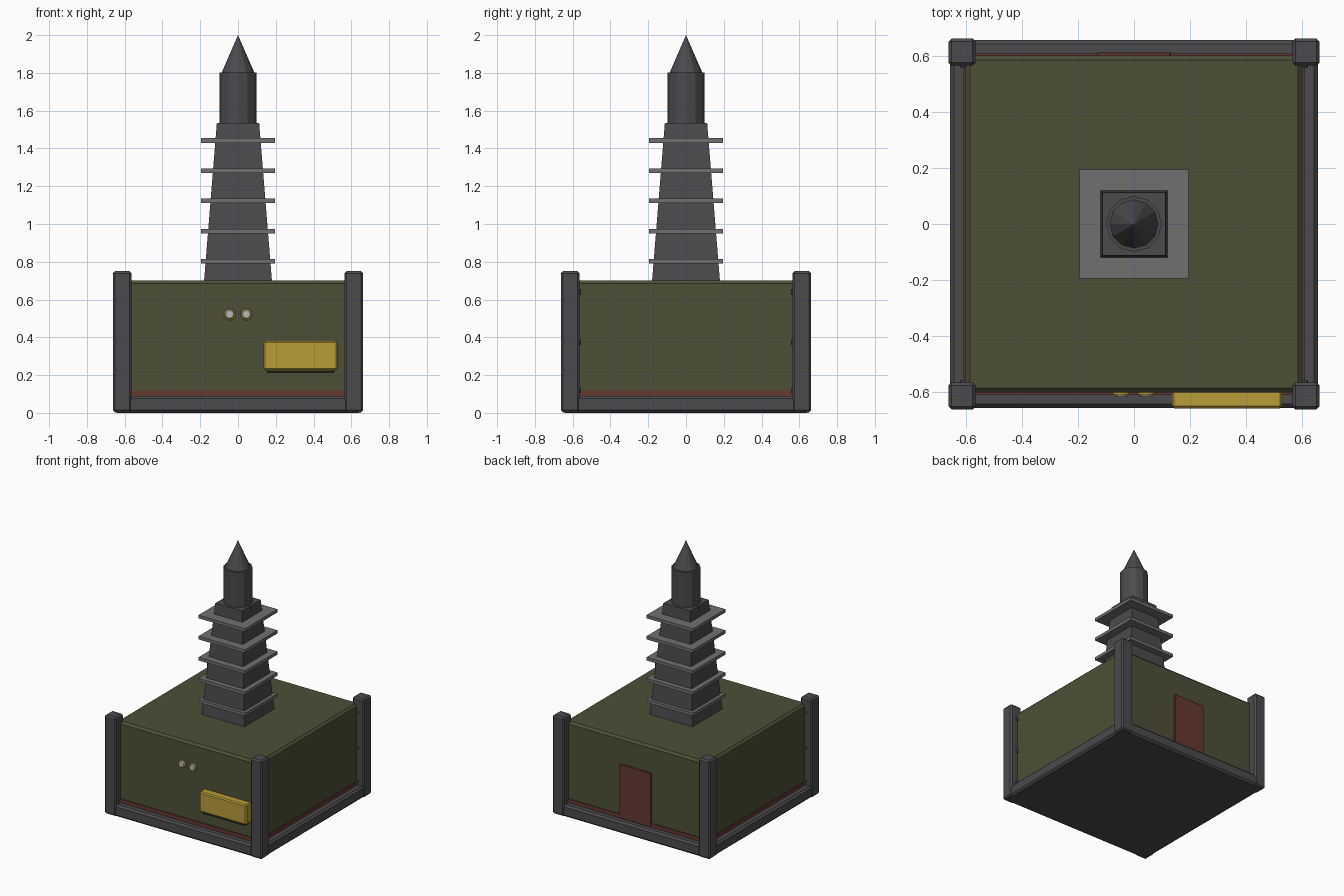
import bpy, bmesh
from math import pi, radians
from mathutils import Matrix

if "Cube" in bpy.data.objects:
    bpy.data.objects.remove(bpy.data.objects["Cube"])


def material(name, rgb):
    m = bpy.data.materials.new(name)
    m.diffuse_color = (*rgb, 1)
    m.use_nodes = True
    m.node_tree.nodes["Principled BSDF"].inputs["Base Color"].default_value = m.diffuse_color
    return m


GREEN = material("olive", (0.075, 0.08, 0.038))
DARK = material("dark_grey", (0.07, 0.07, 0.077))
GREY = material("mid_grey", (0.16, 0.16, 0.165))
RED = material("rust_red", (0.13, 0.04, 0.03))
YELLOW = material("yellow", (0.48, 0.34, 0.04))
GLASS = material("pale_glass", (0.5, 0.48, 0.44))


def finish(name, bm, mat, bevel=0.0, segments=1):
    me = bpy.data.meshes.new(name)
    bm.to_mesh(me)
    bm.free()
    me.materials.append(mat)
    ob = bpy.data.objects.new(name, me)
    bpy.context.collection.objects.link(ob)
    if bevel:
        mod = ob.modifiers.new("bevel", 'BEVEL')
        mod.width, mod.segments = bevel, segments
    return ob


def box(name, lo, hi, mat, bevel=0.0, segments=1):
    bm = bmesh.new()
    size = [h - l for l, h in zip(lo, hi)]
    mid = [(h + l) / 2 for l, h in zip(lo, hi)]
    bmesh.ops.create_cube(bm, size=1, matrix=Matrix.Translation(mid) @ Matrix.Diagonal((*size, 1)))
    return finish(name, bm, mat, bevel, segments)


def cone(name, r1, r2, sides, base, height, mat, turn=0.0, axis=None):
    """Tapered prism growing from base along +z, or along the rotated axis."""
    bm = bmesh.new()
    m = Matrix.Translation(base) @ (axis or Matrix.Identity(4))
    m = m @ Matrix.Rotation(turn, 4, 'Z') @ Matrix.Translation((0, 0, height / 2))
    bmesh.ops.create_cone(bm, cap_ends=True, segments=sides, radius1=r1, radius2=r2,
                          depth=height, matrix=m)
    return finish(name, bm, mat)


FORWARD = Matrix.Rotation(radians(90), 4, 'X')  # local z to -y

# Base, trim and body
box("base_slab", (-0.655, -0.655, 0), (0.655, 0.655, 0.09), DARK, 0.014)
box("red_trim", (-0.607, -0.607, 0.08), (0.607, 0.607, 0.118), RED)
box("body", (-0.6, -0.6, 0.05), (0.6, 0.6, 0.7), GREEN, 0.016)

# Corner posts and the bolts joining them to the side walls
for sx in (-1, 1):
    for sy in (-1, 1):
        cx, cy = 0.6125 * sx, 0.6125 * sy
        box("corner_post", (cx - 0.0485, cy - 0.0485, 0.003),
            (cx + 0.0485, cy + 0.0485, 0.75), DARK, 0.011)
        for z in (0.12, 0.375, 0.64):
            cone("bolt", 0.015, 0.012, 8, (0.606 * sx, 0.568 * sy, z), 0.012, DARK,
                 axis=Matrix.Rotation(radians(90 * sy), 4, 'X'))

# Back door
box("back_door", (-0.132, 0.58, 0.09), (0.132, 0.612, 0.5), RED, 0.003)

# Front storage box with its bracket
box("storage_box", (0.135, -0.657, 0.228), (0.528, -0.59, 0.38), YELLOW, 0.008)
box("box_bracket", (0.15, -0.645, 0.21), (0.512, -0.59, 0.235), GREEN, 0.008)

# Twin lamps
for x in (-0.044, 0.044):
    cone("lamp_rim", 0.033, 0.031, 16, (x, -0.595, 0.522), 0.014, YELLOW, axis=FORWARD)
    cone("lamp_glass", 0.027, 0.02, 16, (x, -0.607, 0.522), 0.009, GLASS, axis=FORWARD)

# Tapered tower with flat plates
R2 = 2 ** 0.5
cone("tower", 0.18 * R2, 0.112 * R2, 4, (0, 0, 0.695), 0.84, DARK, turn=pi / 4)
for i in range(5):
    z = 0.79 + 0.16 * i
    box("tower_plate", (-0.195, -0.195, z), (0.195, 0.195, z + 0.024), GREY)

# Faceted cap and point
cone("cap", 0.099, 0.099, 12, (0, 0, 1.53), 0.272, DARK)
cone("cap_point", 0.087, 0.0, 12, (0, 0, 1.8), 0.2, DARK)
